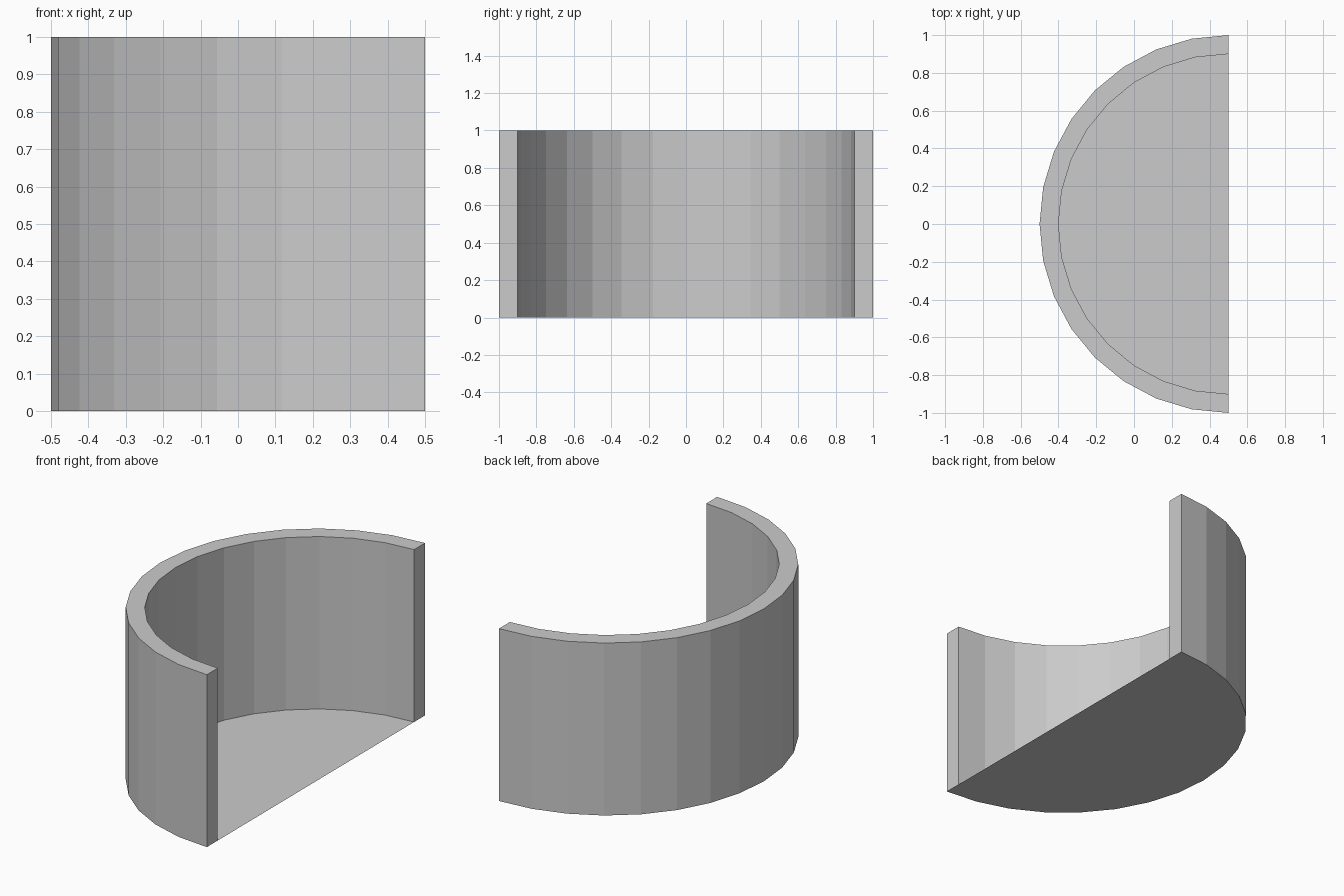
import bpy, bmesh, math

if "Cube" in bpy.data.objects:
    bpy.data.objects.remove(bpy.data.objects["Cube"])

R_OUT, R_IN, HEIGHT, STEPS, CX = 1.0, 0.9, 1.0, 16, 0.5


def arc(bm, radius, z):
    """Half circle of vertices bulging towards -x."""
    angles = [math.pi / 2 + math.pi * i / STEPS for i in range(STEPS + 1)]
    return [bm.verts.new((CX + radius * math.cos(a), radius * math.sin(a), z))
            for a in angles]


def finish(bm, name):
    mesh = bpy.data.meshes.new(name)
    bm.to_mesh(mesh)
    bm.free()
    obj = bpy.data.objects.new(name, mesh)
    bpy.context.collection.objects.link(obj)


# Curved wall with a paper-thin half-disc floor closing its underside
bm = bmesh.new()
out_low, out_top = arc(bm, R_OUT, 0), arc(bm, R_OUT, HEIGHT)
in_low, in_top = arc(bm, R_IN, 0), arc(bm, R_IN, HEIGHT)
for i in range(STEPS):
    j = i + 1
    bm.faces.new((out_low[j], out_low[i], out_top[i], out_top[j]))  # outside
    bm.faces.new((in_low[i], in_low[j], in_top[j], in_top[i]))      # inside
    bm.faces.new((out_top[j], out_top[i], in_top[i], in_top[j]))    # rim
# Flat wall ends
bm.faces.new((out_low[0], in_low[0], in_top[0], out_top[0]))
bm.faces.new((in_low[-1], out_low[-1], out_top[-1], in_top[-1]))
# Floor
bm.faces.new(out_low)
bm.normal_update()
for face in bm.faces:
    if abs(face.normal.z) > 0.9:
        top = face.calc_center_median().z > 0.5
        if (face.normal.z > 0) != top:
            face.normal_flip()
finish(bm, "half_round_wall")
